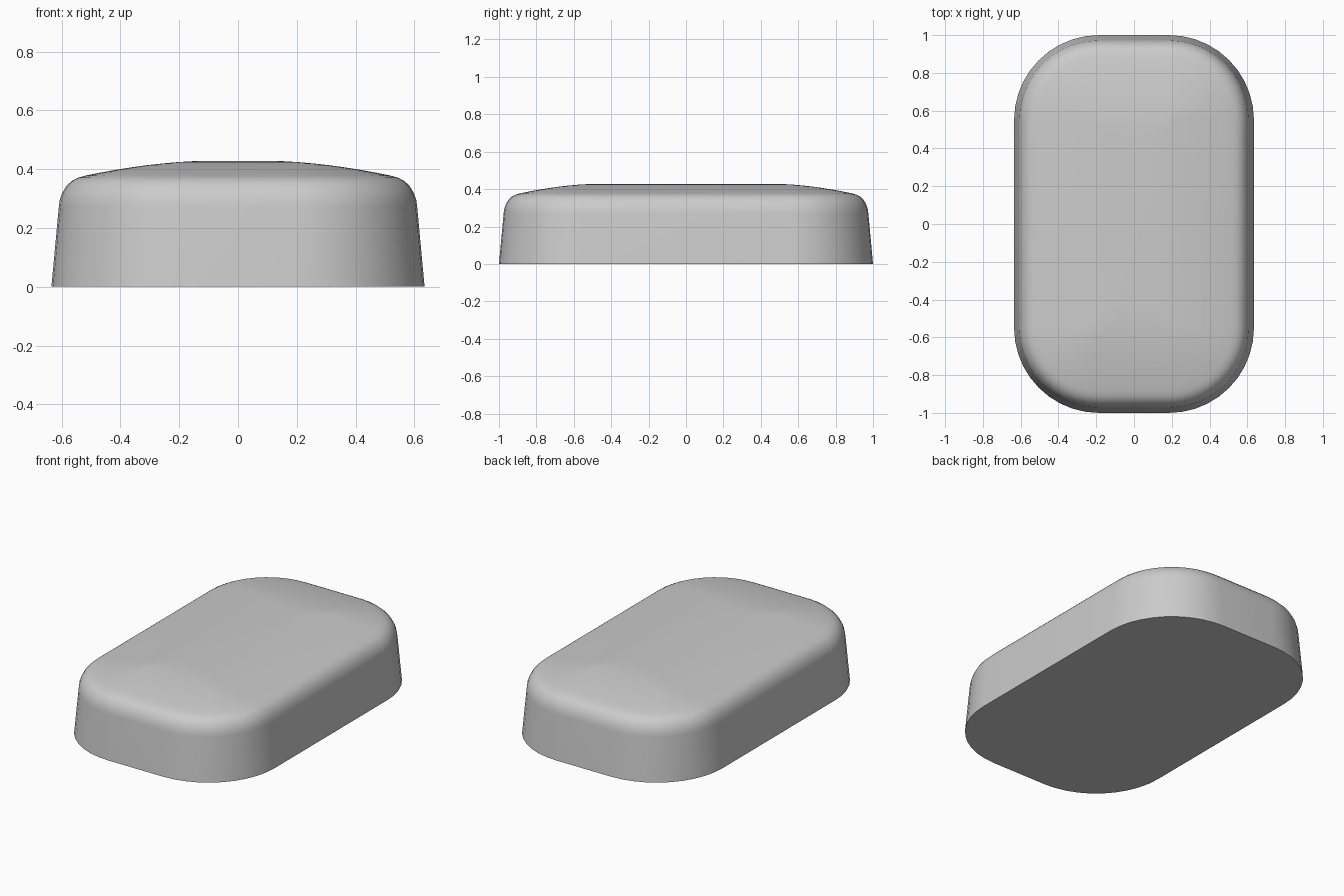
import bpy, bmesh, math

if "Cube" in bpy.data.objects:
    bpy.data.objects.remove(bpy.data.objects["Cube"])

HALF_X, HALF_Y, CORNER, SEGS = 0.635, 1.0, 0.45, 10


def rounded_loop(bm, inset, z):
    """Ring of vertices along a rounded rectangle, inset from the base outline."""
    r = max(CORNER - inset, 0.04)
    cx, cy = HALF_X - inset - r, HALF_Y - inset - r
    ring = []
    for i, (sx, sy) in enumerate([(1, 1), (-1, 1), (-1, -1), (1, -1)]):
        for k in range(SEGS + 1):
            a = math.pi / 2 * (i + k / SEGS)
            ring.append(bm.verts.new((sx * cx + r * math.cos(a),
                                      sy * cy + r * math.sin(a), z)))
    return ring


# Side profile as (inset, height): drafted wall, then rounded shoulder
profile = [(0, 0), (0.025, 0.27), (0.028, 0.294), (0.037, 0.320), (0.051, 0.343),
           (0.069, 0.360), (0.090, 0.371), (0.115, 0.378)]
# Gently crowned top
for i in range(1, 9):
    t = 1 - i / 8
    profile.append((0.535 - 0.42 * t, 0.4286 - 0.0506 * t ** 1.75))

bm = bmesh.new()
rings = [rounded_loop(bm, d, z) for d, z in profile]
n = len(rings[0])
for lo, hi in zip(rings, rings[1:]):
    for j in range(n):
        k = (j + 1) % n
        bm.faces.new((lo[j], lo[k], hi[k], hi[j]))
bm.faces.new(rings[-1])
bm.faces.new(rings[0][::-1])
bmesh.ops.recalc_face_normals(bm, faces=bm.faces)

mesh = bpy.data.meshes.new("rounded_block")
bm.to_mesh(mesh)
bm.free()
block = bpy.data.objects.new("rounded_block", mesh)
bpy.context.collection.objects.link(block)
bpy.context.view_layer.objects.active = block
block.select_set(True)
bpy.ops.object.shade_smooth_by_angle(angle=math.radians(40))
